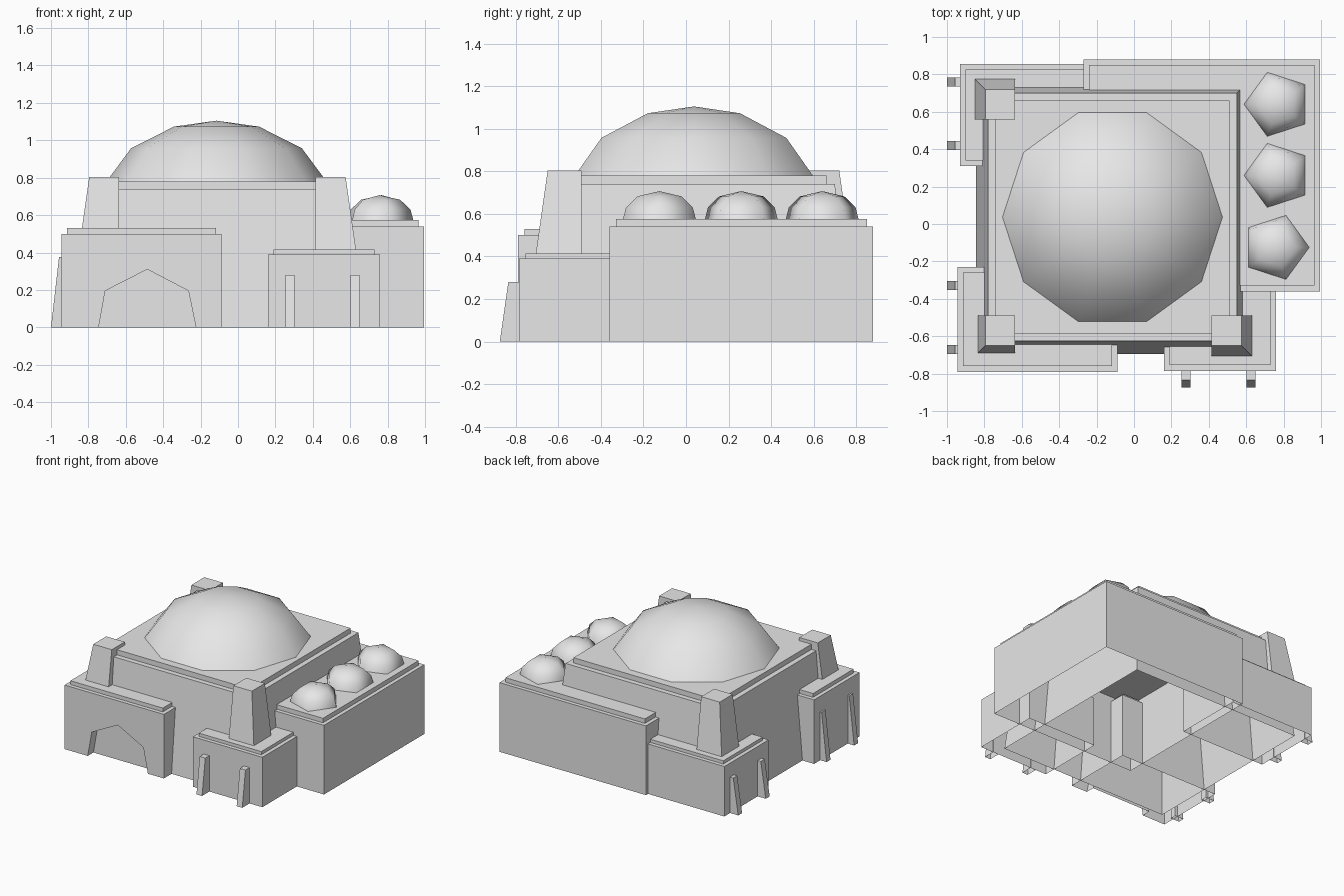
import bpy
import bmesh
import math

cube = bpy.data.objects.get("Cube")
if cube:
    bpy.data.objects.remove(cube, do_unlink=True)

stone = bpy.data.materials.new("grey_stone")
stone.use_nodes = True
stone.diffuse_color = (0.8, 0.8, 0.8, 1)
stone.node_tree.nodes["Principled BSDF"].inputs["Base Color"].default_value = (0.8, 0.8, 0.8, 1)


def finish(name, bm, smooth=False):
    mesh = bpy.data.meshes.new(name)
    for f in bm.faces:
        f.smooth = smooth
    bm.to_mesh(mesh)
    bm.free()
    mesh.materials.append(stone)
    obj = bpy.data.objects.new(name, mesh)
    bpy.context.collection.objects.link(obj)
    return obj


def ring(bm, rect, z):
    x0, x1, y0, y1 = rect
    return [bm.verts.new((x, y, z)) for x, y in ((x0, y0), (x1, y0), (x1, y1), (x0, y1))]


def shell(name, base, top, z0, z1, arch=None, depth=0.07):
    """Open-bottomed tapered box; an optional arch is recessed into the front."""
    bm = bmesh.new()
    lo, hi = ring(bm, base, z0), ring(bm, top, z1)
    bm.faces.new(hi)
    for i in range(4):
        j = (i + 1) % 4
        if i == 0 and arch:
            y = base[2]
            edge = [bm.verts.new((px, y, pz)) for px, pz in arch]
            back = [bm.verts.new((px, y + depth, pz)) for px, pz in arch]
            bm.faces.new([lo[0], *edge, lo[1], hi[1], hi[0]])
            bm.faces.new(back[::-1])
            for k in range(len(arch) - 1):
                bm.faces.new((edge[k + 1], edge[k], back[k], back[k + 1]))
        else:
            bm.faces.new((lo[i], lo[j], hi[j], hi[i]))
    return finish(name, bm)


def inset(rect, d):
    return (rect[0] + d, rect[1] - d, rect[2] + d, rect[3] - d)


def block(name, rect, height, cap, arch=None):
    """Straight-walled block with a thin stepped roof."""
    shell(name, rect, rect, 0, height, arch)
    roof = inset(rect, 0.03)
    shell(name + "_roof", roof, roof, height, cap)


def dome(name, x, y, sides, profile, turn=0.0):
    bm = bmesh.new()
    rings = []
    for r, z in profile[:-1]:
        angles = [turn + math.tau * i / sides for i in range(sides)]
        rings.append([bm.verts.new((x + r * math.cos(a), y + r * math.sin(a), z)) for a in angles])
    tip = bm.verts.new((x, y, profile[-1][1]))
    for i in range(sides):
        j = (i + 1) % sides
        for a, b in zip(rings, rings[1:]):
            bm.faces.new((a[i], a[j], b[j], b[i]))
        bm.faces.new((rings[-1][i], rings[-1][j], tip))
    return finish(name, bm, smooth=True)


# Main hall with sloping walls and stepped roof
shell("main_hall", (-0.845, 0.62, -0.695, 0.77), (-0.78, 0.55, -0.625, 0.70), 0, 0.74)
hall_roof = (-0.74, 0.51, -0.585, 0.66)
shell("main_hall_roof", hall_roof, hall_roof, 0.74, 0.78)

# Great dome
dome("great_dome", -0.115, 0.037, 10,
     [(0.588, 0.78), (0.457, 0.957), (0.228, 1.073), (0, 1.105)])

# Side annex and corner blocks
block("annex", (-0.27, 0.995, -0.36, 0.88), 0.54, 0.575)
doorway = [(-0.745, 0), (-0.71, 0.195), (-0.485, 0.31), (-0.265, 0.195), (-0.225, 0)]
block("entrance_block", (-0.945, -0.087, -0.79, -0.23), 0.50, 0.53, doorway)
block("front_block", (0.16, 0.76, -0.785, -0.25), 0.39, 0.415)
block("back_block", (-0.93, -0.2, 0.31, 0.855), 0.39, 0.415)

# Small domes on the annex
small = [(0.18, 0.575), (0.165, 0.63), (0.11, 0.682), (0, 0.707)]
for i, (x, y, turn) in enumerate([(0.768, 0.64, math.pi), (0.768, 0.26, math.pi), (0.757, -0.125, 0)]):
    dome(f"small_dome_{i + 1}", x, y, 5, small, turn)

# Corner towers: inner faces upright, outer faces leaning in
for name, x, y, sx, sy in (("entrance_tower", -0.635, -0.49, -1, -1),
                           ("front_tower", 0.415, -0.49, 1, -1),
                           ("back_tower", -0.635, 0.56, -1, 1)):
    def corner(size):
        return (*sorted((x, x + sx * size)), *sorted((y, y + sy * size)))
    shell(name, corner(0.225), corner(0.16), 0.35, 0.805)

# Sloping buttresses
for i, x in enumerate((0.278, 0.625)):
    w = 0.024
    shell(f"front_buttress_{i + 1}", (x - w, x + w, -0.875, -0.78),
          (x - w, x + w, -0.835, -0.78), 0, 0.28)
for i, (y, h) in enumerate(((-0.67, 0.375), (-0.33, 0.375), (0.42, 0.28), (0.76, 0.28))):
    w = 0.024
    shell(f"side_buttress_{i + 1}", (-1, -0.925, y - w, y + w),
          (-0.957, -0.925, y - w, y + w), 0, h)
